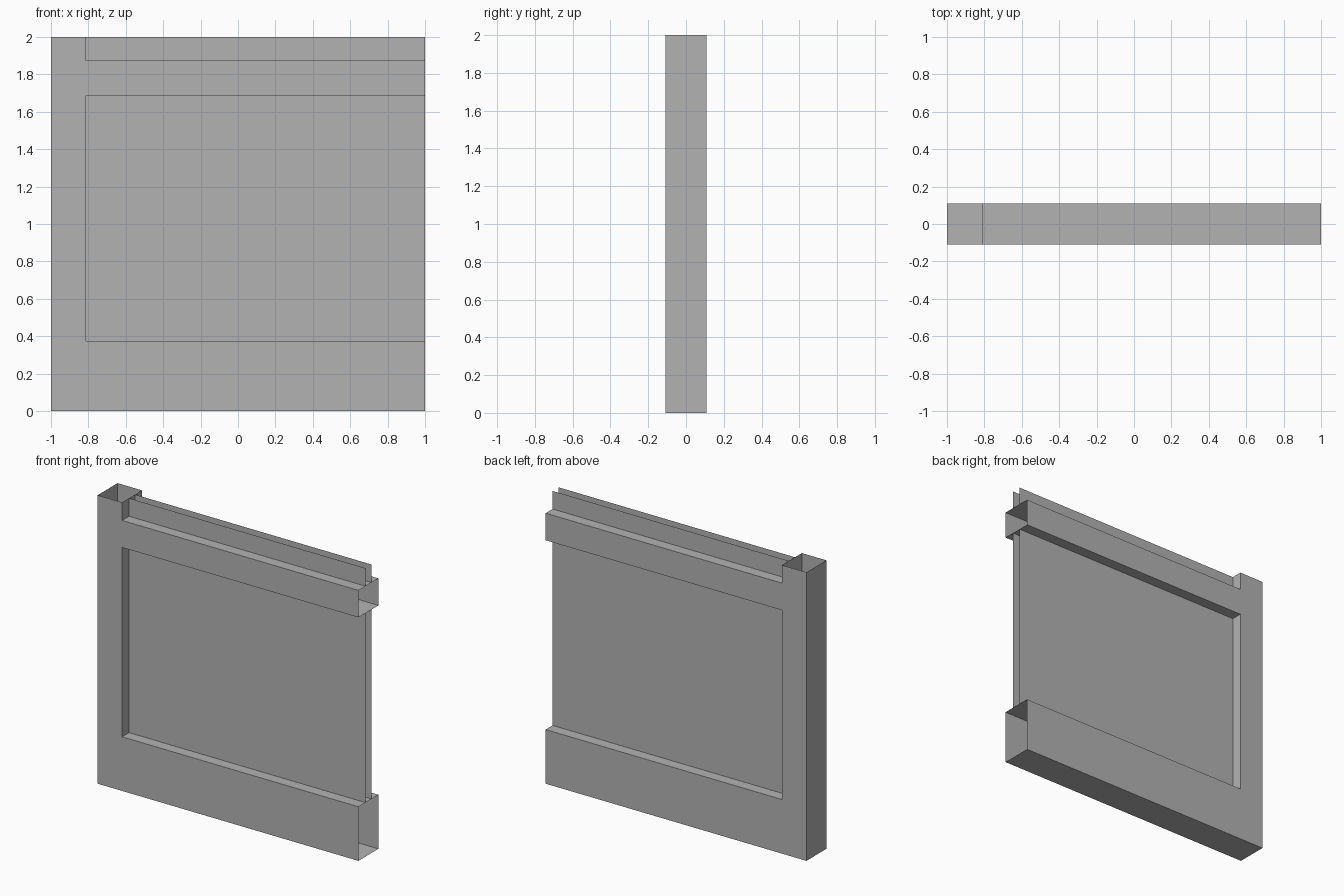
import bpy, bmesh
from mathutils import Vector

if "Cube" in bpy.data.objects:
    bpy.data.objects.remove(bpy.data.objects["Cube"])

grey = bpy.data.materials.new("plain grey")
grey.diffuse_color = (0.45, 0.45, 0.45, 1)
grey.use_nodes = True
grey.node_tree.nodes["Principled BSDF"].inputs["Base Color"].default_value = grey.diffuse_color

D = 0.109            # half depth of the frame
S = 0.033            # half spacing of the infill sheets
POST = -0.8125       # inner edge of the post


def finish(name, bm):
    mesh = bpy.data.meshes.new(name)
    bm.to_mesh(mesh)
    bm.free()
    mesh.materials.append(grey)
    obj = bpy.data.objects.new(name, mesh)
    bpy.context.collection.objects.link(obj)


def open_box(name, x0, x1, z0, z1, open_sides):
    """Hollow thin-walled box with the walls facing open_sides removed."""
    bm = bmesh.new()
    bmesh.ops.create_cube(bm, size=1)
    bm.normal_update()
    gone = [f for f in bm.faces
            if any(f.normal.dot(Vector(d)) > 0.9 for d in open_sides)]
    bmesh.ops.delete(bm, geom=gone, context='FACES')
    for v in bm.verts:
        v.co = (x0 if v.co.x < 0 else x1,
                -D if v.co.y < 0 else D,
                z0 if v.co.z < 0 else z1)
    finish(name, bm)


def sheet_pair(name, z0, z1):
    """Two thin parallel sheets, front and back, facing outwards."""
    bm = bmesh.new()
    for y in (-S, S):
        pts = [(POST, y, z0), (1, y, z0), (1, y, z1), (POST, y, z1)]
        if y > 0:
            pts.reverse()
        bm.faces.new([bm.verts.new(p) for p in pts])
    finish(name, bm)


# Post is open at the top, rails are open at the right end
open_box("post", -1, POST, 0, 2, [(0, 0, 1)])
for name, z0, z1 in (("bottom_rail", 0, 0.375), ("top_rail", 1.6875, 1.875)):
    open_box(name, POST, 1, z0, z1, [(1, 0, 0), (-1, 0, 0)])

# Recessed infill below and above the top rail
sheet_pair("main_panel", 0.375, 1.6875)
sheet_pair("upper_panel", 1.875, 2)
